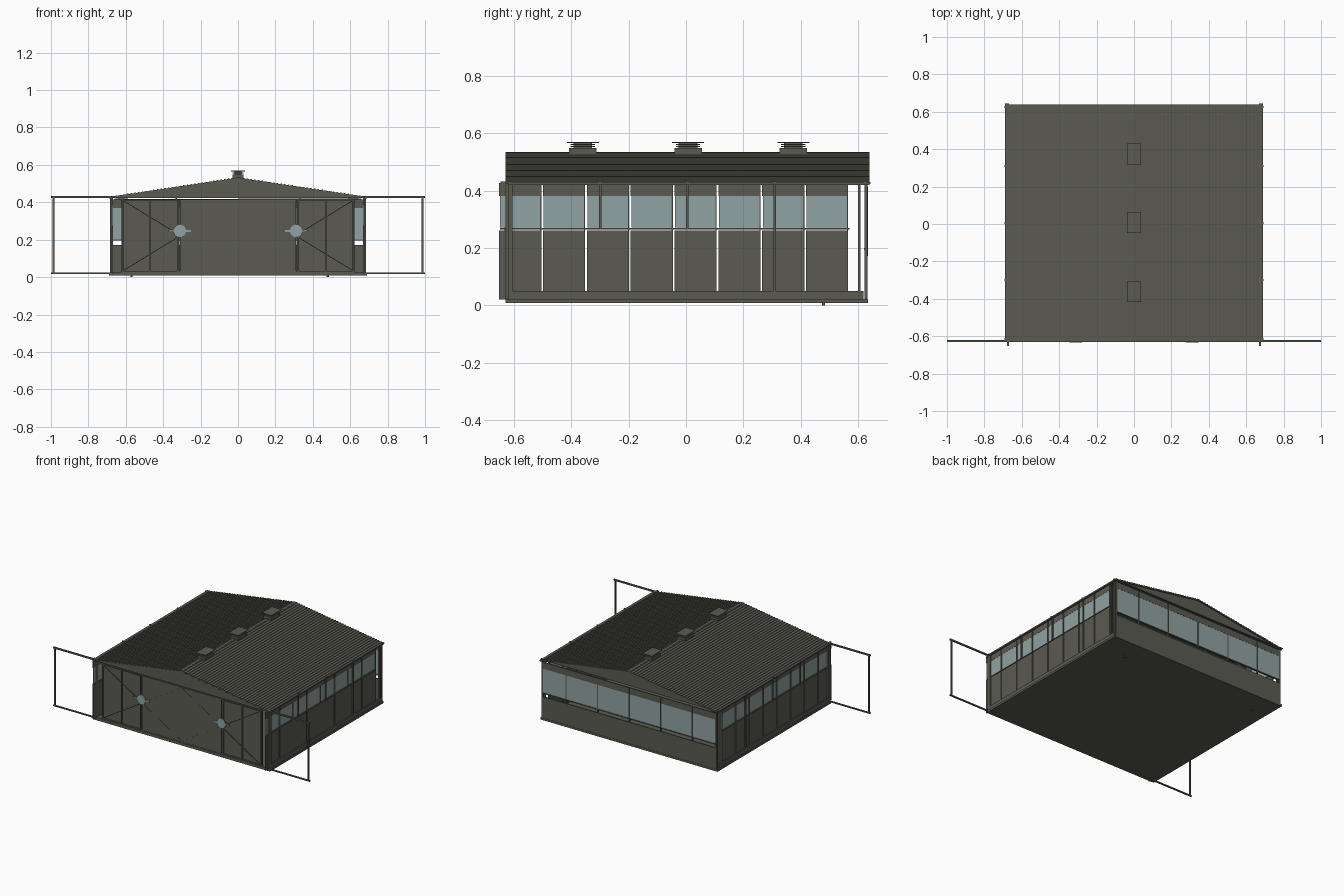
import bpy
import bmesh
import math
from mathutils import Vector, Matrix

if "Cube" in bpy.data.objects:
    bpy.data.objects.remove(bpy.data.objects["Cube"])


def material(name, r, g, b):
    m = bpy.data.materials.new(name)
    m.use_nodes = True
    m.diffuse_color = (r, g, b, 1)
    m.node_tree.nodes["Principled BSDF"].inputs["Base Color"].default_value = (r, g, b, 1)
    return m


METAL = material("olive_grey_metal", .104, .104, .084)
GLASS = material("pale_glass", .28, .365, .36)


def finish(name, bm, mat):
    bmesh.ops.recalc_face_normals(bm, faces=bm.faces)
    me = bpy.data.meshes.new(name)
    bm.to_mesh(me)
    bm.free()
    me.materials.append(mat)
    ob = bpy.data.objects.new(name, me)
    bpy.context.collection.objects.link(ob)


def boxes(name, items, mirror=False, mat=METAL):
    """Join boxes given as x, y and z ranges; mirror copies them across x."""
    bm = bmesh.new()
    for xr, yr, zr in items:
        for s in ((1, -1) if mirror else (1,)):
            mid = Vector((s * sum(xr) / 2, sum(yr) / 2, sum(zr) / 2))
            size = [abs(r[1] - r[0]) for r in (xr, yr, zr)]
            bmesh.ops.create_cube(bm, size=1, matrix=Matrix.Translation(mid) @ Matrix.Diagonal((*size, 1)))
    finish(name, bm, mat)


def beams(name, pairs, t):
    """Square bars running from point to point."""
    bm = bmesh.new()
    for p, q in pairs:
        p, q = Vector(p), Vector(q)
        d = q - p
        turn = Matrix.Translation((p + q) / 2) @ d.to_track_quat('Z', 'Y').to_matrix().to_4x4()
        bmesh.ops.create_cube(bm, size=1, matrix=turn @ Matrix.Diagonal((t, t, d.length, 1)))
    finish(name, bm, METAL)


def prism(name, outline, y0, y1):
    """Extrude an x-z outline along y."""
    bm = bmesh.new()
    f = bm.faces.new([bm.verts.new((x, y0, z)) for x, z in outline])
    new = bmesh.ops.extrude_face_region(bm, geom=[f])["geom"]
    bmesh.ops.translate(bm, vec=(0, y1 - y0, 0), verts=[v for v in new if isinstance(v, bmesh.types.BMVert)])
    finish(name, bm, METAL)


def around(c, w):
    return (c - w / 2, c + w / 2)


EAVE, RIDGE, HALF = .428, .532, .69
BACK, FRONT = .63, -.622


def roof_z(x):
    return RIDGE - (RIDGE - EAVE) * abs(x) / HALF


# Floor slab, plinth strips and feet
boxes("floor_slab", [((-HALF, HALF), (-.63, .635), (.008, .022))])
boxes("plinth", [((.672, .684), (-.61, .62), (.02, .05))], True)
boxes("feet", [(around(x, .012), around(.48, .012), (0, .01)) for x in (-.57, .48)])

# Side walls: eight panels with narrow gaps on each side
pitch = .153
lower, panes, upper, edges = [], [], [], []
for i in range(8):
    y = -.652 + pitch * i
    end = y + pitch - .008
    lower.append(((.668, .676), (y, end), (.02, .262)))
    panes.append(((.669, .675), (y + .002, end - .002), (.272, .382)))
    upper.append(((.668, .676), (y, end), (.382, .428)))
    edges.append(((.667, .678), around(end, .004), (.05, .428)))
boxes("side_lower_panels", lower, True)
boxes("side_windows", panes, True, GLASS)
boxes("side_upper_panels", upper, True)
boxes("side_panel_edges", edges, True)
boxes("side_sills", [((.668, .678), (-.65, .57), (.265, .27))], True)
boxes("side_eave_rails", [((.668, .69), (-.63, .645), (.423, .43))], True)

# Outer posts and eave brackets
bays = (-.3, .005, .31)
boxes("side_posts", [((.676, .684), around(y, .009), (.05 if y > .3 else .265, .43))
                     for y in bays], True)
boxes("eave_brackets", [((.672, .692), around(y, .01), (.424, .434))
                        for y in (-.615, *bays, .625)], True)
boxes("corner_posts", [((.668, .684), (-.63, -.606), (.02, .43)),
                       ((.67, .682), (.6, .609), (.02, .43)),
                       ((.67, .682), (.624, .634), (.02, .43))], True)

# Back wall: solid base, long window band and top strip
boxes("back_lower_wall", [((-.672, .672), (.625, .633), (.02, .172))])
boxes("back_upper_wall", [((-.672, .672), (.625, .633), (.37, .415))])
boxes("back_window_band", [((-.67, .67), (.627, .632), (.2, .37))], mat=GLASS)
boxes("back_mullions", [(around(i * .245, .006), (.623, .636), (.172, .415))
                        for i in range(-2, 3)])
boxes("back_sill", [((-.672, .672), (.622, .635), (.195, .201))])

# Roof deck, lengthwise ribs and gables
prism("roof_deck", [(-HALF, EAVE), (0, RIDGE), (HALF, EAVE),
                    (HALF, EAVE - .008), (0, RIDGE - .008), (-HALF, EAVE - .008)], -.63, .64)
boxes("roof_ribs", [(around(x, .008), (-.63, .64), around(roof_z(x) + .0005, .005))
                    for x in [(i + .5) * .02 for i in range(34)]], True)
boxes("ridge_cap", [((-.008, .008), (-.63, .64), around(RIDGE, .005))])
for label, y in (("front", FRONT), ("back", BACK)):
    prism(label + "_gable", [(-.64, .43), (.64, .43), (0, RIDGE - .005)], y - .009, y + .003)

# Roof trusses inside
truss = []
for y in bays:
    for s in (-1, 1):
        truss += [((s * .66, y, .415), (0, y, .515)), ((s * .33, y, .415), (s * .33, y, .465))]
    truss.append(((-.66, y, .415), (.66, y, .415)))
beams("roof_trusses", truss, .008)

# Ridge vents
for i, y in enumerate((-.36, .007, .375)):
    tag = "vent_%d_" % (i + 1)
    boxes(tag + "base", [(around(0, .06), around(y, .096), (.52, .549))])
    boxes(tag + "louvres", [(around(0, .04), around(y, .065), (.549, .566)),
                            (around(0, .06), around(y, .085), (.553, .556)),
                            (around(0, .06), around(y, .085), (.56, .563))])
    boxes(tag + "cap", [(around(0, .075), around(y, .112), (.566, .57))])

# Sliding front doors: four leaves on two tracks
leaves = []
for i in range(2):
    y = FRONT + .008 * i
    leaves.append(((.312 * i + .002, .312 * i + .31), around(y, .008), (.03, .416)))
boxes("front_doors", leaves, True)
boxes("door_stiles", [(around(x, .007), (FRONT - .006, FRONT + .01), (.03, .412))
                      for x in (.004, .15, .3, .322, .47, .617)], True)
boxes("door_rails", [((-.625, .625), (FRONT - .006, FRONT + .006), zr)
                     for zr in ((.026, .033), (.409, .416))])
face = FRONT - .004
beams("door_braces", [((0, face, a), (s * .615, face, b))
                      for s in (-1, 1) for a, b in ((.41, .034), (.034, .41))], .004)

# Round window and crossbar on each door pair
for side, x in (("left", .312), ("right", -.312)):
    bm = bmesh.new()
    place = Matrix.Translation((x, FRONT - .009, .247)) @ Matrix.Rotation(math.pi / 2, 4, 'X')
    bmesh.ops.create_cone(bm, cap_ends=True, segments=24, radius1=.034, radius2=.034,
                          depth=.006, matrix=place)
    finish(side + "_round_window", bm, GLASS)
boxes("window_crossbars", [((.25, .374), (FRONT - .01, FRONT - .005), (.242, .252))], True, GLASS)

# Door tracks reaching past the walls, with outer posts
boxes("door_tracks", [((-1, 1), (-.63, -.62), zr) for zr in ((.424, .434), (.018, .026))])
boxes("track_posts", [((.982, .991), (-.63, -.62), (.02, .43))], True)
boxes("track_stubs", [((.67, .68), (-.648, -.62), (.424, .433))], True)
